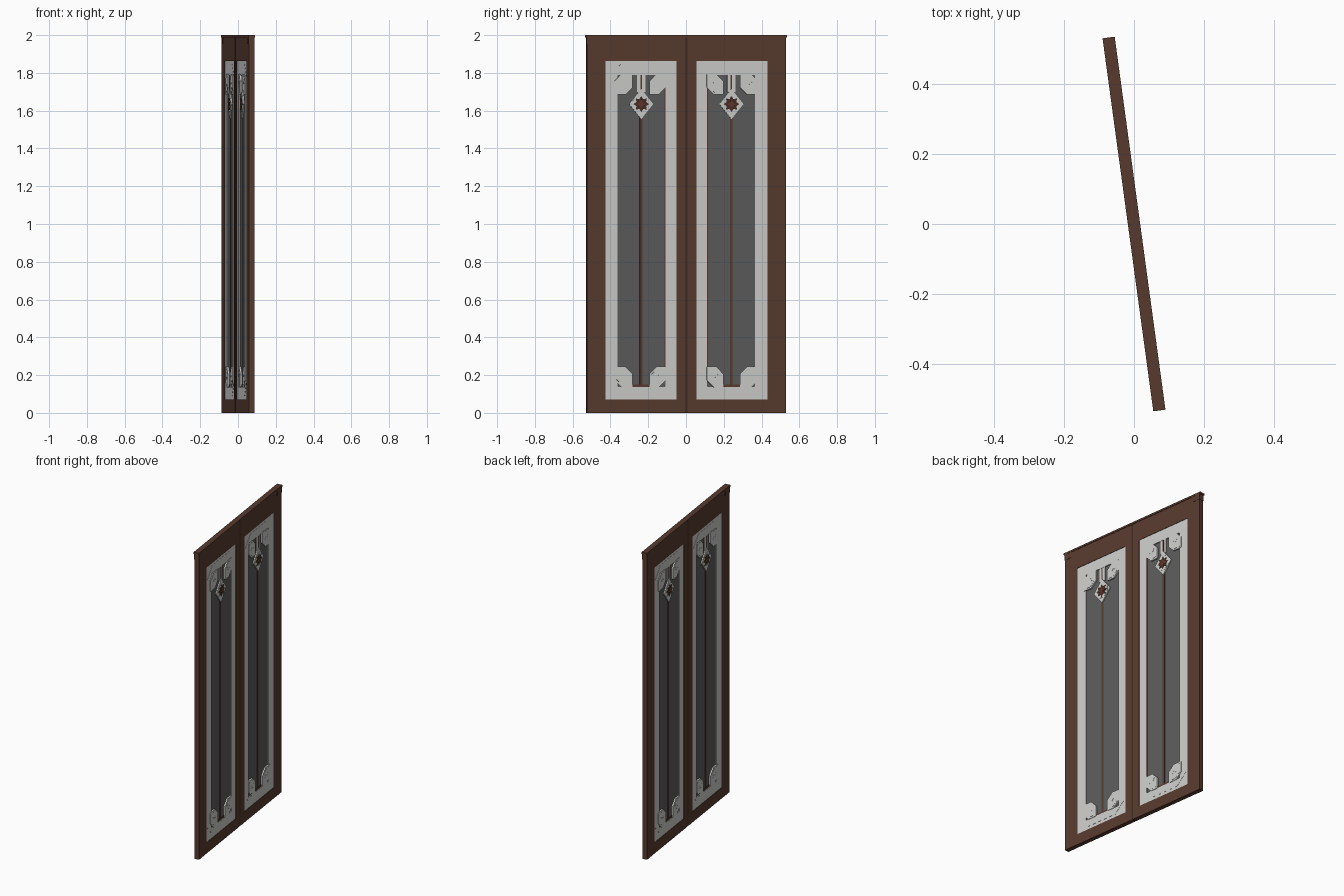
import bpy, bmesh, math
from mathutils import Matrix

cube = bpy.data.objects.get("Cube")
if cube:
    bpy.data.objects.remove(cube, do_unlink=True)


def material(name, color):
    m = bpy.data.materials.new(name)
    m.use_nodes = True
    m.diffuse_color = (*color, 1)
    m.node_tree.nodes["Principled BSDF"].inputs["Base Color"].default_value = (*color, 1)
    return m


WOOD = material("brown wood", (0.095, 0.042, 0.027))
DARK = material("dark brown wood", (0.055, 0.025, 0.017))
STONE = material("pale grey stone", (0.60, 0.60, 0.59))
GLASS = material("dark grey pane", (0.105, 0.105, 0.105))
RED = material("red brown inlay", (0.12, 0.035, 0.02))

# The whole door stands turned a little about the vertical
TURN = Matrix.Rotation(math.radians(7.75), 4, 'Z')


def prism(name, outline, half, mat, side=1, hole=None):
    """Extrude a (width, height) outline through the door, with an optional hole
    that has the same number of corners."""
    bm = bmesh.new()
    loops = [outline] + ([hole] if hole else [])
    rings = [[[bm.verts.new((x, u * side, z)) for u, z in pts] for x in (-half, half)]
             for pts in loops]
    n = len(outline)
    for k in range(n):
        j = (k + 1) % n
        for back, front in rings:
            bm.faces.new((back[k], back[j], front[j], front[k]))
        if hole:
            for f in (0, 1):
                a, b = rings[0][f], rings[1][f]
                bm.faces.new((a[k], a[j], b[j], b[k]))
    if not hole:
        for ring in rings[0]:
            bm.faces.new(ring)
    bmesh.ops.recalc_face_normals(bm, faces=bm.faces)
    bm.transform(TURN)
    me = bpy.data.meshes.new(name)
    bm.to_mesh(me)
    bm.free()
    me.materials.append(mat)
    ob = bpy.data.objects.new(name, me)
    bpy.context.collection.objects.link(ob)
    return ob


def rect(u0, u1, z0, z1):
    return [(u0, z0), (u1, z0), (u1, z1), (u0, z1)]


def cut_rect(u0, u1, z0, z1, a, b=None):
    """Rectangle with cut corners: a on one diagonal, b on the other."""
    b = a if b is None else b
    return [(u0 + a, z0), (u1 - b, z0), (u1, z0 + b), (u1, z1 - a),
            (u1 - a, z1), (u0 + b, z1), (u0, z1 - b), (u0, z0 + a)]


def star(cu, cz, points, outer, inner):
    return [(cu + r * math.sin(math.pi * k / points), cz + r * math.cos(math.pi * k / points))
            for k in range(points * 2) for r in [inner if k % 2 else outer]]


def diamond(cu, cz, w, h):
    return [(cu, cz - h), (cu + w, cz), (cu, cz + h), (cu - w, cz)]


def corner_block(name, u0, u1, z0, z1, falling, side):
    """Cut-corner boss with a stepped pad and a small zigzag ridge."""
    big, small = 0.038, 0.004
    a, b = (small, big) if falling else (big, small)
    prism(name, cut_rect(u0, u1, z0, z1, a, b), 0.0155, STONE, side)
    d = 0.01
    prism(name + "_pad", cut_rect(u0 + d, u1 - d, z0 + d, z1 - d, a * 0.85, b * 0.85),
          0.0165, STONE, side)
    cu, cz = (u0 + u1) / 2, (z0 + z1) / 2
    path = [(-0.018, -0.012), (-0.006, 0.008), (0.006, -0.008), (0.018, 0.012)]
    low = [(cu + u, cz + z) for u, z in path]
    high = [(u, z + 0.006) for u, z in reversed(low)]
    prism(name + "_ridge", low + high, 0.0172, STONE, side)


MID, STAR_Z = 0.241, 1.635

# Parts shared by both leaves
prism("top_cap", rect(-0.538, 0.538, 1.988, 2.0), 0.0175, WOOD)
prism("center_strip", rect(-0.008, 0.008, 0.0, 1.988), 0.0125, DARK)

for side, label in ((1, "back"), (-1, "front")):
    # Wooden surround
    prism(label + "_jamb", rect(0.479, 0.531, 0, 1.988), 0.0148, WOOD, side)
    prism(label + "_cap_block", rect(0.478, 0.533, 1.952, 1.988), 0.0165, WOOD, side)
    prism(label + "_leaf_frame", rect(0.007, 0.479, 0, 1.988), 0.0143, WOOD, side,
          hole=rect(0.053, 0.433, 0.07, 1.862))

    # Stone border with a raised eight-sided band
    prism(label + "_border", rect(0.053, 0.433, 0.07, 1.862), 0.0115, STONE, side,
          hole=rect(0.11, 0.368, 0.138, 1.79))
    prism(label + "_raised_band", cut_rect(0.067, 0.421, 0.09, 1.845, 0.07), 0.0125, STONE, side,
          hole=cut_rect(0.11, 0.368, 0.138, 1.79, 0.003))

    # Pane with its mullion and edge strips
    prism(label + "_pane", rect(0.109, 0.369, 0.137, 1.791), 0.006, GLASS, side)
    prism(label + "_mullion", rect(MID - 0.007, MID + 0.007, 0.137, 1.72), 0.009, WOOD, side)
    prism(label + "_edge_strip", rect(0.109, 0.117, 0.2, 1.72), 0.0075, RED, side)
    prism(label + "_sill_strip", rect(0.19, 0.292, 0.137, 0.15), 0.009, WOOD, side)

    # Corner bosses
    for end, z0, z1 in (("bottom", 0.135, 0.245), ("top", 1.685, 1.795)):
        top = end == "top"
        corner_block(f"{label}_{end}_inner_boss", 0.109, 0.197, z0, z1, not top, side) if top else \
            corner_block(f"{label}_{end}_inner_boss", 0.109, 0.197, z0, z1, False, side)
        corner_block(f"{label}_{end}_outer_boss", 0.287, 0.384, z0, z1, not top, side)

    # Star ornament hanging from a short stem
    prism(label + "_stem", rect(MID - 0.022, MID + 0.022, 1.7, 1.792), 0.0115, STONE, side)
    prism(label + "_stem_inlay", rect(MID - 0.004, MID + 0.004, 1.7, 1.79), 0.0122, WOOD, side)
    prism(label + "_diamond", diamond(MID, STAR_Z, 0.064, 0.08), 0.0135, STONE, side)
    prism(label + "_diamond_step", cut_rect(MID - 0.043, MID + 0.043, STAR_Z - 0.046,
          STAR_Z + 0.046, 0.026), 0.015, STONE, side)
    prism(label + "_star", star(MID, STAR_Z, 8, 0.042, 0.028), 0.0158, DARK, side)
    prism(label + "_star_center", star(MID, STAR_Z, 4, 0.026, 0.012), 0.0165, RED, side)
